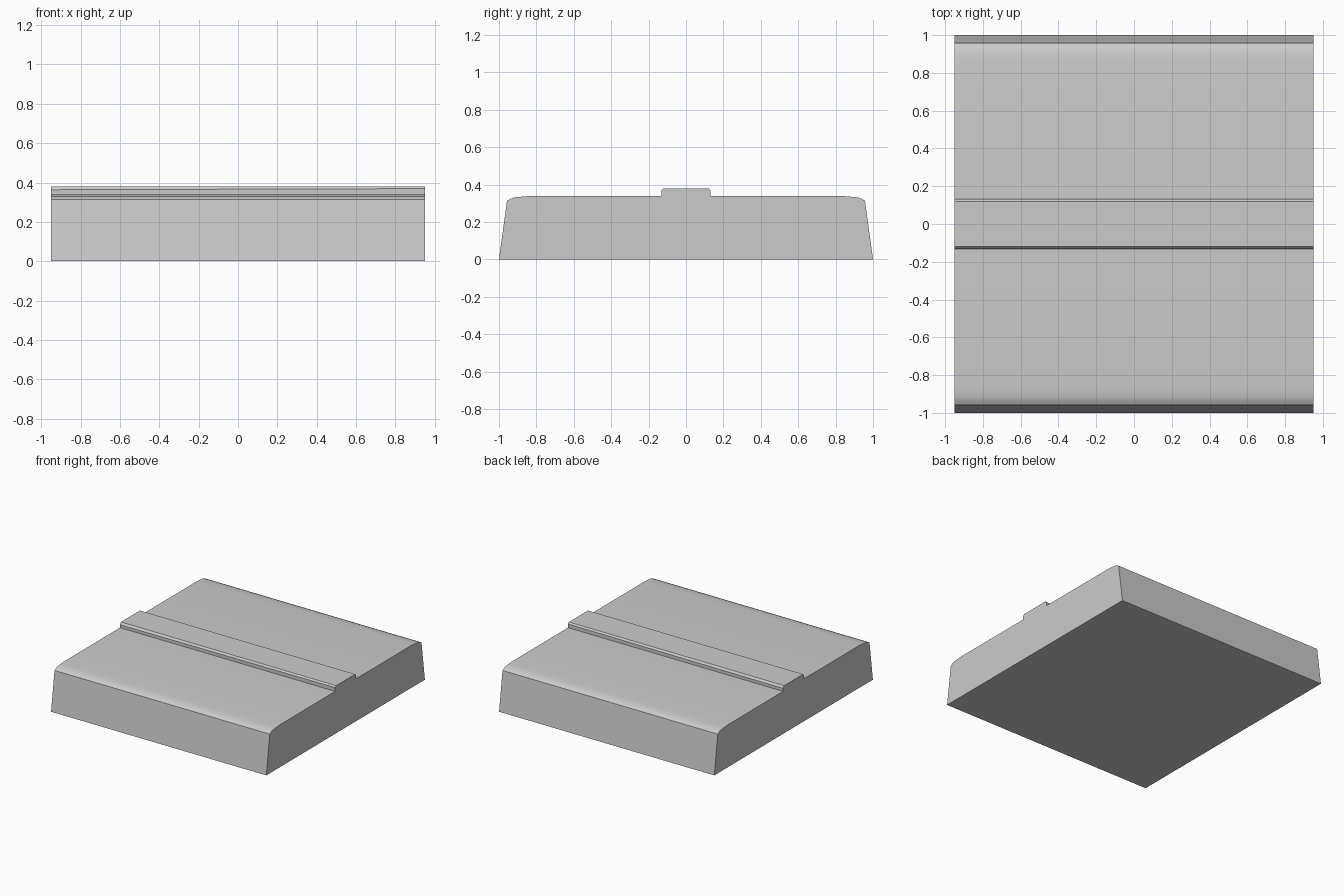
import bpy
import bmesh
from math import radians

if "Cube" in bpy.data.objects:
    bpy.data.objects.remove(bpy.data.objects["Cube"])

HALF_LENGTH = 0.95

# Half of the cross-section (y, z), from the outer foot to the raised centre strip
half = [(1.0, 0.0), (0.957, 0.313), (0.94, 0.323), (0.92, 0.331), (0.88, 0.335), (0.83, 0.339),
        (0.132, 0.339), (0.132, 0.363), (0.12, 0.38)]
profile = half + [(-y, z) for y, z in reversed(half)]

# Slab with sloped sides and a chamfered strip, made as one solid extrusion
bm = bmesh.new()
face = bm.faces.new([bm.verts.new((-HALF_LENGTH, y, z)) for y, z in profile])
ext = bmesh.ops.extrude_face_region(bm, geom=[face], use_keep_orig=True)
moved = [g for g in ext["geom"] if isinstance(g, bmesh.types.BMVert)]
bmesh.ops.translate(bm, verts=moved, vec=(2 * HALF_LENGTH, 0, 0))

# The strip chamfer narrows a little at the right end
for v in moved:
    if 0.36 < v.co.z < 0.37:
        v.co.z = 0.369
bmesh.ops.recalc_face_normals(bm, faces=bm.faces)

mesh = bpy.data.meshes.new("ridged_slab")
bm.to_mesh(mesh)
bm.free()
slab = bpy.data.objects.new("ridged_slab", mesh)
bpy.context.collection.objects.link(slab)

# Soft shading over the rounded shoulders, crisp edges elsewhere
bpy.context.view_layer.objects.active = slab
slab.select_set(True)
bpy.ops.object.shade_smooth_by_angle(angle=radians(30))
